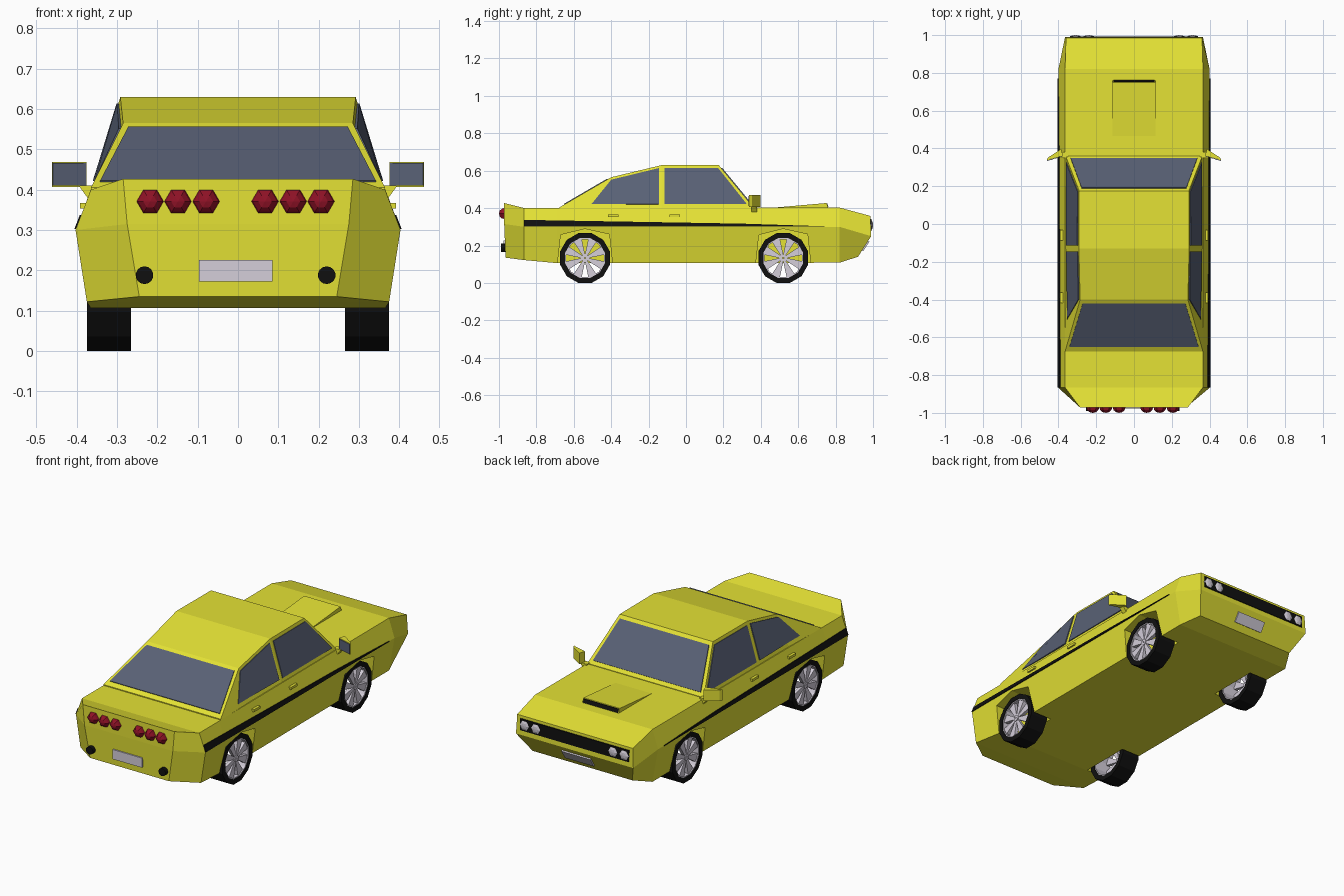
import bpy, bmesh, math
from mathutils import Matrix, Vector

if "Cube" in bpy.data.objects:
    bpy.data.objects.remove(bpy.data.objects["Cube"])


def material(name, rgb):
    m = bpy.data.materials.new(name)
    m.diffuse_color = (*rgb, 1)
    m.use_nodes = True
    m.node_tree.nodes["Principled BSDF"].inputs["Base Color"].default_value = m.diffuse_color
    return m


YELLOW = material("yellow_paint", (0.78, 0.76, 0.035))
BLACK = material("black", (0.005, 0.005, 0.005))
GLASS = material("glass", (0.10, 0.12, 0.18))
RED = material("red_lens", (0.28, 0.006, 0.02))
PALE = material("pale_metal", (0.66, 0.62, 0.70))


def finish(name, bm, mat):
    bmesh.ops.recalc_face_normals(bm, faces=bm.faces)
    me = bpy.data.meshes.new(name)
    bm.to_mesh(me)
    bm.free()
    if mat:
        me.materials.append(mat)
    ob = bpy.data.objects.new(name, me)
    bpy.context.collection.objects.link(ob)
    return ob


def solid(name, verts, faces, mat):
    bm = bmesh.new()
    vs = [bm.verts.new(v) for v in verts]
    for f in faces:
        bm.faces.new([vs[i] for i in f])
    return finish(name, bm, mat)


def prism(name, pts, vec, mat, side=1):
    """Extrude a polygon of 3D points along vec; side=-1 mirrors in x."""
    n = len(pts)
    a = [Vector(p) for p in pts]
    verts = a + [p + Vector(vec) for p in a]
    verts = [(v.x * side, v.y, v.z) for v in verts]
    faces = [list(range(n)), list(range(2 * n - 1, n - 1, -1))]
    faces += [(i, (i + 1) % n, (i + 1) % n + n, i + n) for i in range(n)]
    return solid(name, verts, faces, mat)


def box(name, x, y, z, mat, side=1):
    pts = [(x[0], y[0], z[0]), (x[1], y[0], z[0]), (x[1], y[1], z[0]), (x[0], y[1], z[0])]
    return prism(name, pts, (0, 0, z[1] - z[0]), mat, side)


def lens(name, x, y, z, r, depth, mat):
    """Six-sided dome whose axis runs along y."""
    bm = bmesh.new()
    bmesh.ops.create_uvsphere(bm, u_segments=6, v_segments=6, radius=1)
    bm.transform(Matrix.Translation((x, y, z)) @ Matrix.Diagonal((r, depth, r, 1))
                 @ Matrix.Rotation(math.pi / 2, 4, 'X') @ Matrix.Rotation(math.pi / 6, 4, 'Z'))
    return finish(name, bm, mat)


def tube(name, centre, r_out, r_in, x0, x1, n, mat):
    """Ring with a rectangular section, axis along x."""
    verts, faces = [], []
    for i in range(n):
        a = 2 * math.pi * (i + 0.5) / n
        for x, r in ((x0, r_out), (x1, r_out), (x1, r_in), (x0, r_in)):
            verts.append((x, centre[0] + r * math.cos(a), centre[1] + r * math.sin(a)))
        j = (i + 1) % n
        faces += [(4 * i + k, 4 * i + (k + 1) % 4, 4 * j + (k + 1) % 4, 4 * j + k) for k in range(4)]
    return solid(name, verts, faces, mat)


# Body: loft of half sections (bottom, waist, shoulder), rear to front
sections = [
    [(.245, -.965, .135), (.275, -.972, .315), (.285, -.972, .427)],
    [(.375, -.865, .122), (.403, -.865, .30), (.365, -.865, .40)],
    [(.365, -.69, .106), (.403, -.69, .30), (.365, -.69, .40)],
    [(.365, .82, .108), (.40, .82, .30), (.365, .82, .403)],
    [(.31, .92, .14), (.365, .99, .25), (.36, .986, .358)],
]
verts, faces = [], []
for s in sections:
    verts += s + [(-x, y, z) for x, y, z in reversed(s)]
for k in range(len(sections) - 1):
    a, b = 6 * k, 6 * k + 6
    faces += [(a + i, a + (i + 1) % 6, b + (i + 1) % 6, b + i) for i in range(6)]
for a in (0, 6 * len(sections) - 6):
    faces += [(a, a + 1, a + 4, a + 5), (a + 1, a + 2, a + 3, a + 4)]
body = solid("body", verts, faces, YELLOW)

# Wheel wells cut into the body
AXLES = (-.54, .52)
cutters = []
for yc in AXLES:
    for s in (1, -1):
        arch = [(-.148, .05), (-.145, .12), (-.13, .257), (0, .289), (.13, .26), (.145, .12), (.148, .05)]
        c = prism("arch_cutter", [(.25, yc + y, z) for y, z in arch], (.25, 0, 0), YELLOW, s)
        c.hide_render = True
        m = body.modifiers.new("arch", 'BOOLEAN')
        m.object, m.operation, m.solver = c, 'DIFFERENCE', 'EXACT'
        cutters.append(c)
deps = bpy.context.evaluated_depsgraph_get()
cut_mesh = bpy.data.meshes.new_from_object(body.evaluated_get(deps))
body.modifiers.clear()
body.data = cut_mesh
for c in cutters:
    bpy.data.objects.remove(c)

# Cabin: upper outline (half width, y, z) over a straight base
top = [(.365, -.675, .405), (.285, -.40, .565), (.292, -.13, .63), (.29, .175, .63), (.362, .36, .405)]
base = [(.365, y, .39) for _, y, _ in top]
n = len(top)
verts = top + base + [(-x, y, z) for x, y, z in top + base]
faces = []
for i in range(n - 1):
    faces += [(i, i + 1, n + i + 1, n + i), (2 * n + i, 2 * n + i + 1, 3 * n + i + 1, 3 * n + i),
              (i, i + 1, 2 * n + i + 1, 2 * n + i), (n + i, n + i + 1, 3 * n + i + 1, 3 * n + i)]
faces += [(0, n, 3 * n, 2 * n), (n - 1, 2 * n - 1, 4 * n - 1, 3 * n - 1)]
solid("cabin", verts, faces, YELLOW)


def cabin_x(y, z):
    """Half width of the cabin side at a point."""
    for (x0, y0, z0), (x1, y1, z1) in zip(top, top[1:]):
        if y0 <= y <= y1:
            t = (y - y0) / (y1 - y0)
            xt, zt = x0 + t * (x1 - x0), z0 + t * (z1 - z0)
            return .365 + (xt - .365) * (z - .39) / (zt - .39)


# Side windows, handles and stripe
rear_win = [(-.505, .42), (-.40, .42), (-.145, .42), (-.145, .612), (-.40, .55)]
front_win = [(-.115, .42), (.175, .42), (.325, .42), (.172, .612), (-.115, .612)]
stripe = [(-.865, .302), (-.865, .337), (.30, .317), (.77, .302)]
for s in (1, -1):
    for name, win in (("rear_side_window", rear_win), ("front_side_window", front_win)):
        prism(name, [(cabin_x(y, z) - .004, y, z) for y, z in win], (.008, 0, .002), GLASS, s)
    for y in (-.39, -.06):
        box("door_handle", (.37, .392), (y - .028, y + .028), (.353, .367), YELLOW, s)
    prism("side_stripe", [(.4 - .39 * (z - .3), y, z) for y, z in stripe], (.007, 0, 0), BLACK, s)

# Windscreen and rear window
prism("windscreen", [(.335, .345, .421), (-.335, .345, .421), (-.277, .188, .612), (.277, .188, .612)],
      (0, .005, .004), GLASS)
prism("rear_window", [(.342, -.65, .419), (-.342, -.65, .419), (-.272, -.42, .553), (.272, -.42, .553)],
      (0, -.002, .004), GLASS)

# Bonnet scoop with dark mouth
prism("bonnet_scoop", [(-.113, .44, .40), (-.113, .76, .40), (-.113, .75, .427)], (.226, 0, 0), YELLOW)
prism("scoop_mouth", [(-.108, .758, .405), (.108, .758, .405), (.108, .751, .424), (-.108, .751, .424)],
      (0, .004, 0), BLACK)

# Door mirrors
for s in (1, -1):
    prism("mirror_housing", [(.376, .362, .407), (.386, .397, .407), (.455, .352, .407), (.462, .337, .407)],
          (0, 0, .062), YELLOW, s)
    prism("mirror_glass", [(.378, .361, .41), (.46, .337, .41), (.46, .337, .466), (.378, .361, .466)],
          (-.001, -.003, 0), GLASS, s)
    prism("mirror_stalk", [(.35, .35, .41), (.395, .35, .41), (.366, .35, .37)], (0, .03, 0), YELLOW, s)

# Front: grille, headlights, plate
box("grille", (-.338, .338), (.98, .993), (.277, .342), BLACK)
for x in (-.31, -.24, .24, .31):
    lens("headlight", x, .988, .309, .032, .012, PALE)
prism("front_plate", [(-.09, .938, .176), (.09, .938, .176), (.09, .970, .226), (-.09, .970, .226)],
      (0, .010, -.006), PALE)

# Rear: tail lights, plate, exhausts
MID = -.006
for s in (1, -1):
    for x in (.073, .143, .212):
        lens("tail_light", MID + s * x, -.97, .371, .034, .03, RED)
    bm = bmesh.new()
    bmesh.ops.create_cone(bm, cap_ends=True, segments=14, radius1=.022, radius2=.022, depth=.04)
    bm.transform(Matrix.Translation((MID + s * .226, -.97, .188)) @ Matrix.Rotation(math.pi / 2, 4, 'X'))
    finish("exhaust", bm, BLACK)
box("rear_plate", (MID - .091, MID + .091), (-.976, -.96), (.172, .226), PALE)

# Wheels: tyre, rim, wedge spokes
ZC = .133
for yc in AXLES:
    for s in (1, -1):
        tube("tyre", (yc, ZC), .1377, .11, s * .266, s * .374, 12, BLACK)
        tube("rim", (yc, ZC), .111, .104, s * .27, s * .371, 12, PALE)
        for k in range(8):
            a = 2 * math.pi * (k + .5) / 8
            pts = [(.345, yc + r * math.cos(a + d), ZC + r * math.sin(a + d))
                   for r, d in ((.012, -.5), (.107, -.22), (.107, .22), (.012, .5))]
            prism("spoke", pts, (.02, 0, 0), PALE, s)
        tube("hub", (yc, ZC), .018, .004, s * .34, s * .37, 8, PALE)
